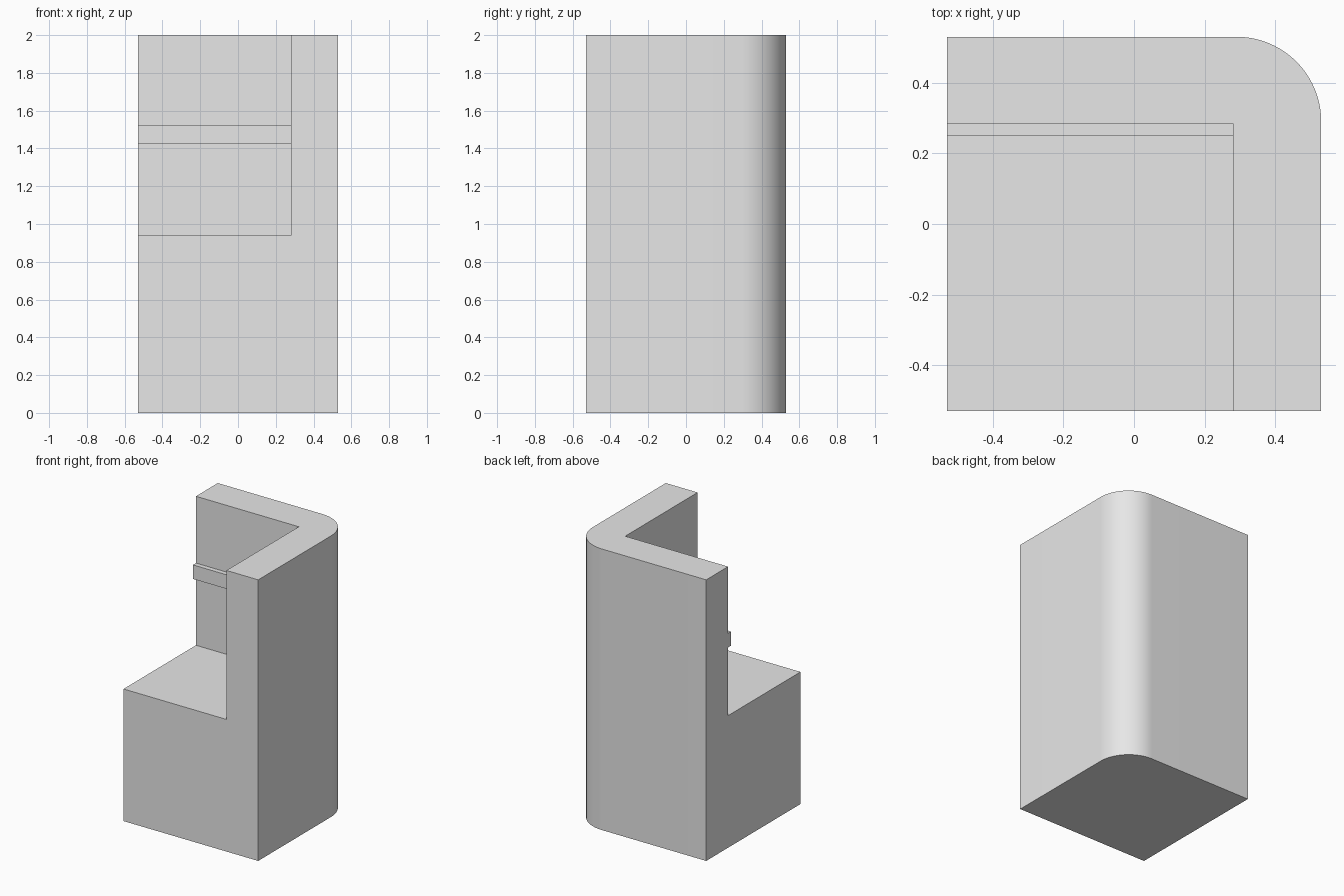
import bpy, bmesh
from math import sin, cos, pi

default = bpy.data.objects.get("Cube")
if default:
    bpy.data.objects.remove(default, do_unlink=True)

HALF, HEIGHT = 0.53, 2.0      # outer half width and full height
INNER_X, INNER_Y = 0.28, 0.284  # inner wall planes
SEAT_Z = 0.94
RADIUS = 0.24                 # rounded back corner
STEPS = 24

grey = bpy.data.materials.new("light_grey")
grey.use_nodes = True
grey.diffuse_color = (0.8, 0.8, 0.8, 1)
grey.node_tree.nodes["Principled BSDF"].inputs["Base Color"].default_value = (0.8, 0.8, 0.8, 1)


def finish(bm, name):
    bmesh.ops.recalc_face_normals(bm, faces=bm.faces)
    mesh = bpy.data.meshes.new(name)
    bm.to_mesh(mesh)
    bm.free()
    mesh.materials.append(grey)
    obj = bpy.data.objects.new(name, mesh)
    bpy.context.collection.objects.link(obj)
    return obj


def raise_faces(bm, faces, z):
    """Extrude a region straight up to height z and return its new top."""
    out = bmesh.ops.extrude_face_region(bm, geom=faces)["geom"]
    for v in out:
        if isinstance(v, bmesh.types.BMVert):
            v.co.z = z
    bmesh.ops.delete(bm, geom=[f for f in faces if f.is_valid], context='FACES_ONLY')
    return [f for f in out if isinstance(f, bmesh.types.BMFace)]


# Body: seat block with an L-shaped wall rising around two sides
bm = bmesh.new()
inner = [(-HALF, INNER_Y), (INNER_X, INNER_Y), (INNER_X, -HALF)]
centre = HALF - RADIUS
arc = [(centre + RADIUS * cos(pi / 2 * i / STEPS), centre + RADIUS * sin(pi / 2 * i / STEPS))
       for i in range(STEPS + 1)]
shared = [bm.verts.new((x, y, SEAT_Z)) for x, y in inner]
outer = [bm.verts.new((x, y, SEAT_Z)) for x, y in [(HALF, -HALF)] + arc + [(-HALF, HALF)]]
front_corner = bm.verts.new((-HALF, -HALF, SEAT_Z))
wall_face = bm.faces.new(shared + outer)
seat_face = bm.faces.new([front_corner] + shared[::-1])

# Underside outline, then the sides below the seat
bottom = bmesh.ops.duplicate(bm, geom=[wall_face, seat_face])["geom"]
for v in bottom:
    if isinstance(v, bmesh.types.BMVert):
        v.co.z = 0
rim = [e for e in bm.edges if e.is_boundary]
bmesh.ops.bridge_loops(bm, edges=rim)

# Wall above the seat, with flat areas merged
raise_faces(bm, [wall_face], HEIGHT)
bmesh.ops.recalc_face_normals(bm, faces=bm.faces)
bmesh.ops.dissolve_limit(bm, angle_limit=0.01, verts=bm.verts, edges=bm.edges)
body = finish(bm, "seat_and_wall")

for o in bpy.context.selected_objects:
    o.select_set(False)
body.select_set(True)
bpy.context.view_layer.objects.active = body
bpy.ops.object.shade_smooth_by_angle(angle=0.5)

# Rail along the inside of the back wall
bm = bmesh.new()
bmesh.ops.create_cube(bm, size=1)
for v in bm.verts:
    v.co.x = INNER_X if v.co.x > 0 else -HALF
    v.co.y = INNER_Y if v.co.y > 0 else 0.25
    v.co.z = 1.525 if v.co.z > 0 else 1.425
finish(bm, "back_rail")
